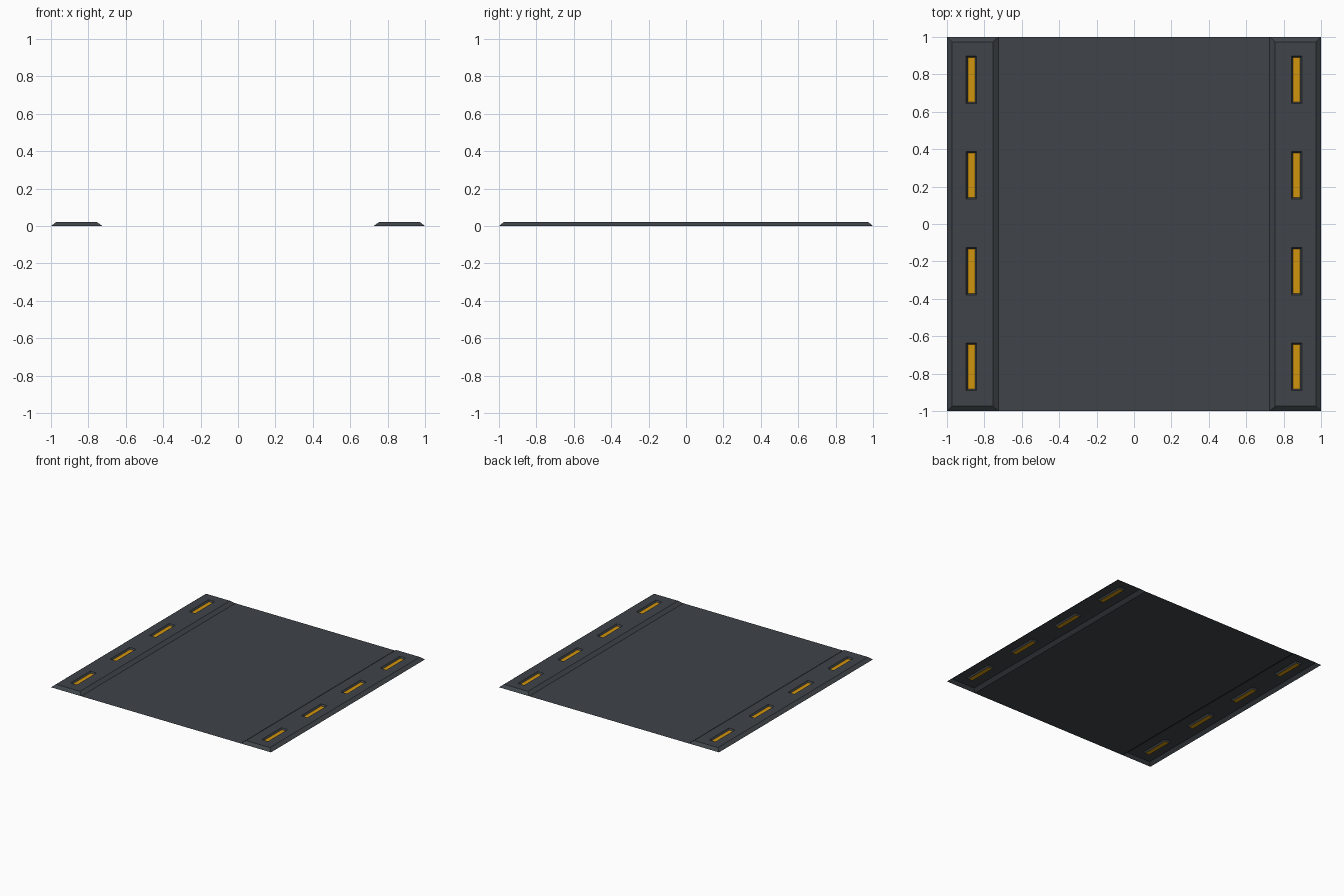
import bpy
import bmesh

if "Cube" in bpy.data.objects:
    bpy.data.objects.remove(bpy.data.objects["Cube"])


def material(name, rgb):
    m = bpy.data.materials.new(name)
    m.diffuse_color = (*rgb, 1.0)
    m.use_nodes = True
    m.node_tree.nodes["Principled BSDF"].inputs["Base Color"].default_value = m.diffuse_color
    return m


GREY = material("dark_slate", (0.050, 0.058, 0.067))
AMBER = material("amber_light", (0.64, 0.30, 0.004))

TOP = 0.022
X_IN, X_OUT, Y_END = 0.755, 0.972, 0.974     # flat top of the kerb
SLOT_X = (0.841, 0.897)
SLOT_HALF = 0.127
SLOT_CENTRES = [0.004 + 0.512 * (i - 1.5) for i in range(4)]


def make_object(name, bm, mats):
    for f in bm.faces:                        # all surfaces look upward
        f.normal_update()
        if f.normal.z < 0:
            f.normal_flip()
    me = bpy.data.meshes.new(name)
    bm.to_mesh(me)
    bm.free()
    for m in mats:
        me.materials.append(m)
    ob = bpy.data.objects.new(name, me)
    bpy.context.collection.objects.link(ob)
    return ob


# Flat floor between the kerbs
bm = bmesh.new()
bm.faces.new([bm.verts.new(p) for p in
              ((-0.725, -1, 0), (0.725, -1, 0), (0.725, 1, 0), (-0.725, 1, 0))])
make_object("floor_panel", bm, [GREY])

# Raised kerb top as a grid with cells for the light slots
bm = bmesh.new()
xs = [X_IN, *SLOT_X, X_OUT]
ys = [-Y_END]
for c in SLOT_CENTRES:
    ys += [c - SLOT_HALF, c + SLOT_HALF]
ys.append(Y_END)
grid = [[bm.verts.new((x, y, TOP)) for x in xs] for y in ys]
slots = []
for j in range(len(ys) - 1):
    for i in range(len(xs) - 1):
        f = bm.faces.new((grid[j][i], grid[j][i + 1],
                          grid[j + 1][i + 1], grid[j + 1][i]))
        if i == 1 and j % 2 == 1:
            slots.append(f)

# Sloping skirt around the kerb
rim = [e for e in bm.edges if e.is_boundary]
ext = bmesh.ops.extrude_edge_only(bm, edges=rim)
for v in [g for g in ext["geom"] if isinstance(g, bmesh.types.BMVert)]:
    if abs(v.co.x - X_IN) < 1e-4:
        v.co.x = 0.725
    elif abs(v.co.x - X_OUT) < 1e-4:
        v.co.x = 1.0
    if abs(abs(v.co.y) - Y_END) < 1e-4:
        v.co.y = 1.0 if v.co.y > 0 else -1.0
    v.co.z = 0.0

# Recessed amber lights
bm.normal_update()
bmesh.ops.inset_individual(bm, faces=slots, thickness=0.012, depth=-0.012)
for f in slots:
    f.material_index = 1
kerb = make_object("kerb_with_lights", bm, [GREY, AMBER])
mirror = kerb.modifiers.new("mirror", "MIRROR")
mirror.use_axis[0] = True
